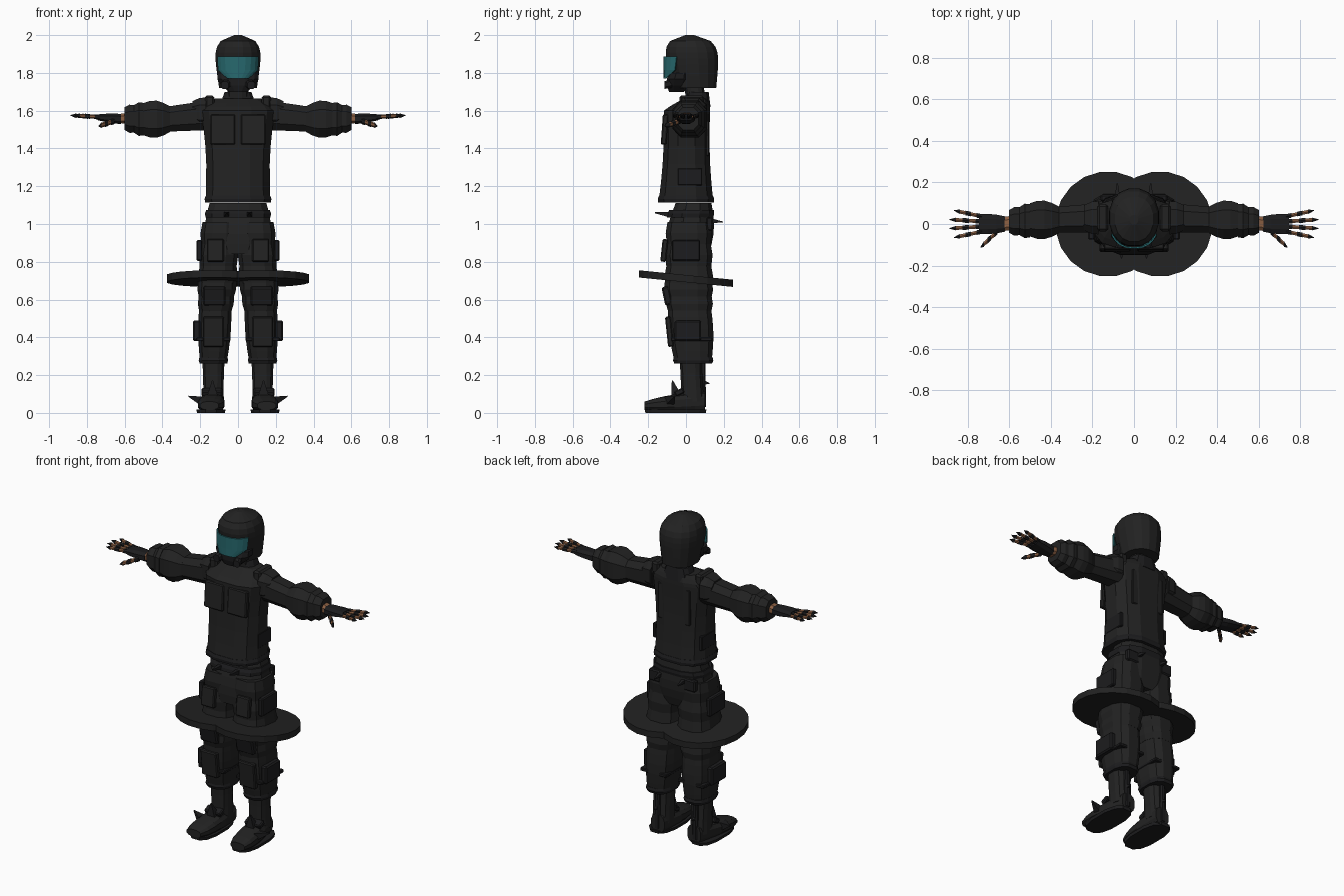
import bpy, bmesh
from math import sin, cos, pi, radians, copysign
from mathutils import Vector, Matrix

default_cube = bpy.data.objects.get("Cube")
if default_cube:
    bpy.data.objects.remove(default_cube)


def material(name, *rgb):
    made = bpy.data.materials.new(name)
    made.use_nodes = True
    made.diffuse_color = (*rgb, 1)
    made.node_tree.nodes["Principled BSDF"].inputs["Base Color"].default_value = (*rgb, 1)
    return made


CLOTH = material("black cloth", .016, .016, .016)
GEAR = material("dark gear", .012, .012, .013)
TEAL = material("teal visor", .02, .14, .155)
SKIN = material("brown skin", .26, .115, .055)


def finish(name, bm, mat, mirror):
    bmesh.ops.recalc_face_normals(bm, faces=bm.faces)
    mesh = bpy.data.meshes.new(name)
    bm.to_mesh(mesh)
    bm.free()
    mesh.materials.append(mat)
    part = bpy.data.objects.new(name, mesh)
    bpy.context.collection.objects.link(part)
    if mirror:
        part.modifiers.new("Mirror", 'MIRROR')
    return part


def rounded(angle, power):
    c, s = cos(angle), sin(angle)
    return copysign(abs(c) ** power, c), copysign(abs(s) ** power, s)


def tube(name, start, end, near, far, mat=CLOTH, mirror=True, steps=1, sides=12,
         power=.75, swell=0, folds=0, dome=0):
    """Rounded tube along its main axis; swell bulges it, folds crease it, dome closes it."""
    start, end = Vector(start), Vector(end)
    near, far = Vector(near), Vector(far)
    span = end - start
    axis = max(range(3), key=lambda k: abs(span[k]))
    across = [k for k in range(3) if k != axis]
    flat_fit = cos(pi / sides) ** power
    bm = bmesh.new()
    loops = []
    for step in range(steps + 1):
        t = step / steps
        scale = (1 + swell * sin(pi * t) + folds * (step % 2)) * (1 - dome * t ** 5) ** .5
        radius = near.lerp(far, t) * scale / flat_fit
        loop = []
        for side in range(sides):
            co = start.lerp(end, t)
            offset = rounded(2 * pi * (side + .5) / sides, power)
            for k, r, o in zip(across, radius, offset):
                co[k] += r * o
            loop.append(bm.verts.new(co))
        loops.append(loop)
    for a, b in zip(loops, loops[1:]):
        for i in range(sides):
            bm.faces.new((a[i - 1], a[i], b[i], b[i - 1]))
    bm.faces.new(loops[0])
    bm.faces.new(loops[-1])
    return finish(name, bm, mat, mirror)


def spike(name, start, tip, radius):
    tube(name, start, tip, (radius, radius), (.003, .003), GEAR, sides=4)


def box(name, centre, size, mat=GEAR, tilt=0, mirror=True):
    bm = bmesh.new()
    place = Matrix.Translation(centre) @ Matrix.Rotation(radians(tilt), 4, 'X')
    bmesh.ops.create_cube(bm, size=1, matrix=place @ Matrix.Diagonal((*size, 1)))
    bevel = finish(name, bm, mat, mirror).modifiers.new("Bevel", 'BEVEL')
    bevel.width, bevel.segments = min(size) / 5, 1


# Helmet, breather and neck
tube("helmet", (0, .05, 1.72), (0, .02, 2), (.1, .11), (.14, .165), mirror=False,
     steps=9, sides=16, power=.9, dome=.98)
tube("breather", (0, -.05, 1.7), (0, -.03, 1.8), (.05, .04), (.11, .06), GEAR, False,
     steps=3, swell=.25)
tube("breather_filter", (.05, -.06, 1.75), (.07, -.115, 1.735), (.026, .026), (.02, .02), GEAR, sides=8)
tube("neck", (0, .06, 1.6), (0, .04, 1.75), (.065, .055), (.05, .05), mirror=False)
tube("collar", (0, .06, 1.62), (0, .065, 1.7), (.1, .07), (.07, .055), GEAR, False, steps=2)

# Visor plate wrapped round the helmet front
bm = bmesh.new()
rows = []
for height, spread in ((1.77, 24), (1.815, 58), (1.887, 62)):
    row = []
    for i in range(-4, 5):
        forward, sideways = rounded(radians(spread * i / 4), .85)
        row.append(bm.verts.new((.122 * sideways, .025 - .144 * forward, height)))
    rows.append(row)
for a, b in zip(rows, rows[1:]):
    for i in range(len(a) - 1):
        bm.faces.new((a[i], a[i + 1], b[i + 1], b[i]))
visor = finish("visor", bm, TEAL, False)
visor.modifiers.new("Solidify", 'SOLIDIFY').thickness = .008

# Jacket
tube("jacket", (0, 0, 1.13), (0, .005, 1.6), (.17, .143), (.195, .122), mirror=False, steps=5, swell=-.07)
tube("jacket_yoke", (0, .005, 1.6), (0, .05, 1.665), (.195, .122), (.12, .06), mirror=False,
     steps=3, swell=.06)
tube("jacket_hem", (0, 0, 1.115), (0, 0, 1.15), (.174, .147), (.17, .143), GEAR, False, steps=2, folds=.03)
box("side_pouch", (.16, .02, 1.25), (.02, .13, .09))
box("shoulder_strap", (.15, .03, 1.645), (.05, .13, .07), CLOTH)
box("chest_panel", (.08, -.113, 1.5), (.13, .03, .16), CLOTH, tilt=-4)
box("back_panel", (0, .112, 1.47), (.22, .02, .22), CLOTH, mirror=False)

# Sleeves
tube("upper_sleeve", (.16, .03, 1.575), (.38, .02, 1.555), (.07, .078), (.062, .066), steps=3, sides=8)
tube("shoulder_pad", (.17, .03, 1.59), (.24, .03, 1.59), (.08, .08), (.06, .06), steps=2, sides=8, swell=.1)
tube("puffed_sleeve", (.36, .02, 1.555), (.5, .02, 1.555), (.064, .068), (.08, .085),
     steps=4, sides=8, swell=.28)
tube("forearm_sleeve", (.5, .016, 1.555), (.6, .012, 1.558), (.08, .086), (.055, .06),
     steps=4, sides=8, folds=.12)

# Hands, with knuckle guards and pointed finger ends
tube("wrist", (.59, .005, 1.56), (.63, 0, 1.558), (.034, .028), (.034, .024), SKIN, sides=8)
tube("glove", (.62, 0, 1.556), (.745, 0, 1.565), (.037, .027), (.046, .015), GEAR,
     steps=3, sides=8, swell=.15)


def finger(name, base, tip, thickness):
    base, tip = Vector(base), Vector(tip)
    segments = (GEAR, SKIN, GEAR, SKIN, GEAR)
    count = len(segments)
    for i, mat in enumerate(segments):
        r = thickness * (.8 if mat is SKIN else 1)
        end = r / 8 if i == count - 1 else r
        tube(f"{name}_segment_{i + 1}", base.lerp(tip, i / count), base.lerp(tip, (i + 1) / count),
             (r, r), (end, end), mat, sides=6, power=1)


for i, name in enumerate(("little_finger", "ring_finger", "middle_finger", "index_finger")):
    y = .036 - .024 * i
    finger(name, (.73, y, 1.566), (.89 - 20 * y * y, 1.8 * y, 1.575), .011)
finger("thumb", (.655, -.035, 1.545), (.738, -.112, 1.518), .014)

# Hips and belt
tube("hips", (0, .01, .84), (0, .04, 1.11), (.14, .11), (.15, .095), mirror=False, steps=5, swell=.2)
tube("belt", (0, .022, 1.035), (0, .03, 1.075), (.172, .122), (.168, .118), GEAR, False, steps=2, folds=.03)
spike("belt_front_tab", (.06, -.09, 1.05), (.06, -.165, 1.06), .014)
spike("belt_rear_tab", (.08, .12, 1.02), (.08, .195, 1.01), .014)
box("belt_pouch", (.12, .125, 1), (.08, .035, .07))

# Trouser legs
tube("thigh", (.11, .015, .66), (.095, .015, 1.01), (.1, .122), (.093, .113), steps=6, folds=.07)
tube("knee", (.12, .02, .54), (.11, .012, .69), (.086, .115), (.1, .125), steps=4, folds=.06)
tube("shin", (.13, .038, .265), (.12, .018, .57), (.07, .097), (.084, .112), steps=5, swell=.12)
tube("trouser_hem", (.13, .038, .262), (.13, .038, .295), (.073, .1), (.074, .102), GEAR, steps=2, folds=.06)
box("thigh_pouch", (.205, 0, .86), (.03, .15, .11))
box("thigh_pocket", (.12, -.115, .86), (.09, .03, .12), CLOTH, tilt=-6)
box("knee_plate", (.125, -.1, .62), (.12, .04, .1), tilt=12)
box("shin_plate", (.13, -.088, .43), (.11, .03, .16), CLOTH, tilt=6)
box("calf_pouch", (.218, .01, .435), (.04, .14, .11))
box("calf_strap", (.13, .03, .39), (.18, .22, .02))

# Double disc round the thighs, sloping down to the back
disc = tube("thigh_disc", (.125, 0, .692), (.125, 0, .73), (.25, .25), (.25, .25), sides=20, power=1)
for vertex in disc.data.vertices:
    vertex.co.z -= vertex.co.y / 10

# Boots
tube("boot_shaft", (.13, .035, .06), (.13, .025, .29), (.055, .062), (.06, .06), steps=3, swell=-.06)
tube("boot_foot", (.125, .1, .06), (.152, -.22, .038), (.045, .055), (.076, .034),
     steps=6, swell=.1, dome=.6)
tube("boot_sole", (.143, -.055, 0), (.143, -.055, .018), (.074, .16), (.077, .163), GEAR)
box("boot_strap", (.138, -.035, .11), (.11, .05, .03), tilt=25)
tube("boot_heel_guard", (.13, .085, .03), (.13, .09, .27), (.02, .02), (.014, .014), GEAR, sides=8)
spike("boot_side_spike", (.19, -.09, .06), (.262, -.06, .088), .026)
spike("boot_tongue", (.135, -.05, .09), (.135, -.072, .172), .028)
spike("boot_heel_spike", (.13, .08, .165), (.13, .125, .155), .014)
